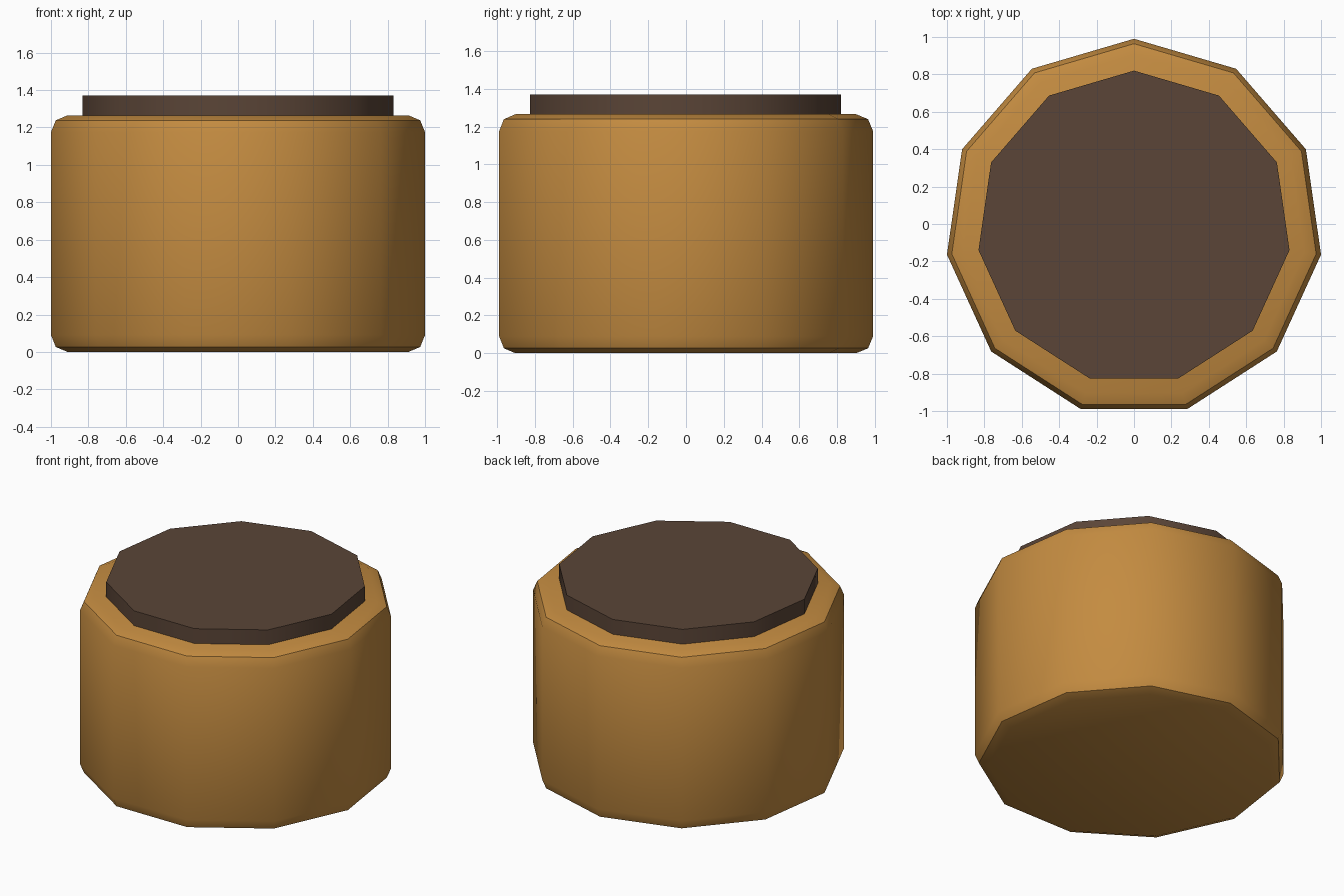
import bpy, bmesh, math

if "Cube" in bpy.data.objects:
    bpy.data.objects.remove(bpy.data.objects["Cube"])

SIDES = 11
Y0 = -0.02  # axis offset so the odd-sided outline is centred in y


def material(name, color):
    m = bpy.data.materials.new(name)
    m.diffuse_color = color
    m.use_nodes = True
    m.node_tree.nodes["Principled BSDF"].inputs["Base Color"].default_value = m.diffuse_color
    return m


def lathe(name, profile, mat):
    """Stack 11-sided rings from (radius, z) pairs and close both ends."""
    bm = bmesh.new()
    rings = []
    for r, z in profile:
        ring = []
        for k in range(SIDES):
            a = math.pi / 2 + 2 * math.pi * k / SIDES
            ring.append(bm.verts.new((r * math.cos(a), Y0 + r * math.sin(a), z)))
        rings.append(ring)
    for lo, hi in zip(rings, rings[1:]):
        for i in range(SIDES):
            j = (i + 1) % SIDES
            bm.faces.new((lo[i], lo[j], hi[j], hi[i]))
    bm.faces.new(rings[0][::-1])
    bm.faces.new(rings[-1])
    mesh = bpy.data.meshes.new(name)
    bm.to_mesh(mesh)
    bm.free()
    mesh.materials.append(mat)
    obj = bpy.data.objects.new(name, mesh)
    bpy.context.collection.objects.link(obj)
    bpy.ops.object.select_all(action='DESELECT')
    obj.select_set(True)
    bpy.context.view_layer.objects.active = obj
    bpy.ops.object.shade_smooth_by_angle(angle=math.radians(40))
    return obj


# Body with two-step rounded rims at the bottom and top
R, H, B = 1.0103, 1.265, 0.09
M = B * (1 - math.sqrt(0.5))
half = [(R - B, 0), (R - M, M), (R, B)]
lathe("jar_body", half + [(r, H - z) for r, z in reversed(half)],
      material("amber", (0.55, 0.26, 0.052, 1)))

# Flat lid
lathe("lid", [(0.84, H - 0.02), (0.84, 1.37)],
      material("dark_brown", (0.103, 0.059, 0.038, 1)))
